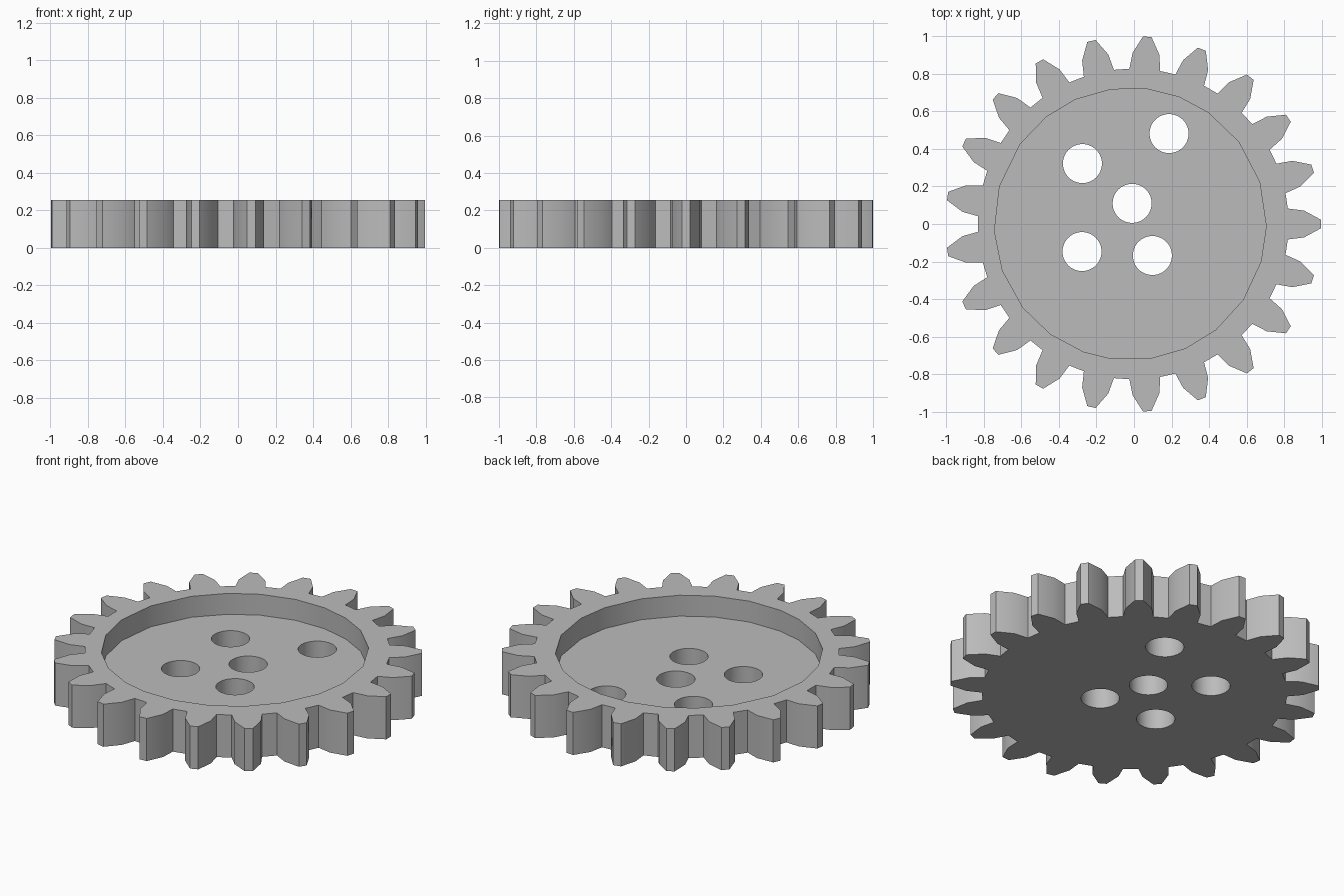
import bpy, bmesh
from math import cos, sin, radians

cube = bpy.data.objects.get("Cube")
if cube:
    bpy.data.objects.remove(cube, do_unlink=True)

HEIGHT, FLOOR = 0.255, 0.13
CENTRE_X = -0.004
TEETH = 21

grey = bpy.data.materials.new("plain grey")
grey.use_nodes = True
colour = (0.5, 0.5, 0.5, 1)
grey.diffuse_color = colour
grey.node_tree.nodes["Principled BSDF"].inputs["Base Color"].default_value = colour


def polar(radius, degrees, cx=0, cy=0):
    a = radians(degrees)
    return cx + radius * cos(a), cy + radius * sin(a)


def prism(name, outline, bottom, top):
    """Extrude a flat outline between two heights."""
    bm = bmesh.new()
    face = bm.faces.new([bm.verts.new((x, y, bottom)) for x, y in outline])
    extruded = bmesh.ops.extrude_face_region(bm, geom=[face])["geom"]
    verts = [v for v in extruded if isinstance(v, bmesh.types.BMVert)]
    bmesh.ops.translate(bm, verts=verts, vec=(0, 0, top - bottom))
    bmesh.ops.recalc_face_normals(bm, faces=bm.faces)
    mesh = bpy.data.meshes.new(name)
    bm.to_mesh(mesh)
    bm.free()
    mesh.materials.append(grey)
    obj = bpy.data.objects.new(name, mesh)
    bpy.context.collection.objects.link(obj)
    return obj


# Toothed body: each tooth is root, flank, tip, then mirrored
half_tooth = [(0.828, 5.7), (0.913, 4.5), (1.001, 1.3)]
tooth = [(r, -a) for r, a in half_tooth] + half_tooth[::-1]
outline = [polar(r, a + i * 360 / TEETH, CENTRE_X)
           for i in range(TEETH) for r, a in tooth]
gear = prism("gear", outline, 0, HEIGHT)

# Slightly irregular round recess in the top
rim_angles = [-1, 18, 37, 55, 69, 83, 98, 114, 128, 144, 164, 183,
              200, 218, 234, 250, 262, 278, 294, 309, 326, 344]
rim = [polar(0.725, a, -0.02) for a in rim_angles]
cutters = [prism("recess_cutter", rim, FLOOR, HEIGHT + 0.1)]

# Five through holes
for x, y in [(0.187, 0.482), (-0.275, 0.322), (-0.01, 0.11),
             (-0.277, -0.147), (0.098, -0.168)]:
    circle = [polar(0.104, i * 360 / 48, x, y) for i in range(48)]
    cutters.append(prism("hole_cutter", circle, -0.1, HEIGHT + 0.2))

bpy.context.view_layer.objects.active = gear
for cutter in cutters:
    cut = gear.modifiers.new("cut", "BOOLEAN")
    cut.operation = "DIFFERENCE"
    cut.solver = "EXACT"
    cut.object = cutter
    bpy.ops.object.modifier_apply(modifier=cut.name)
    bpy.data.objects.remove(cutter, do_unlink=True)

# Smooth curved walls, crisp edges
for obj in bpy.context.selected_objects:
    obj.select_set(False)
gear.select_set(True)
bpy.ops.object.shade_smooth_by_angle(angle=radians(30))
